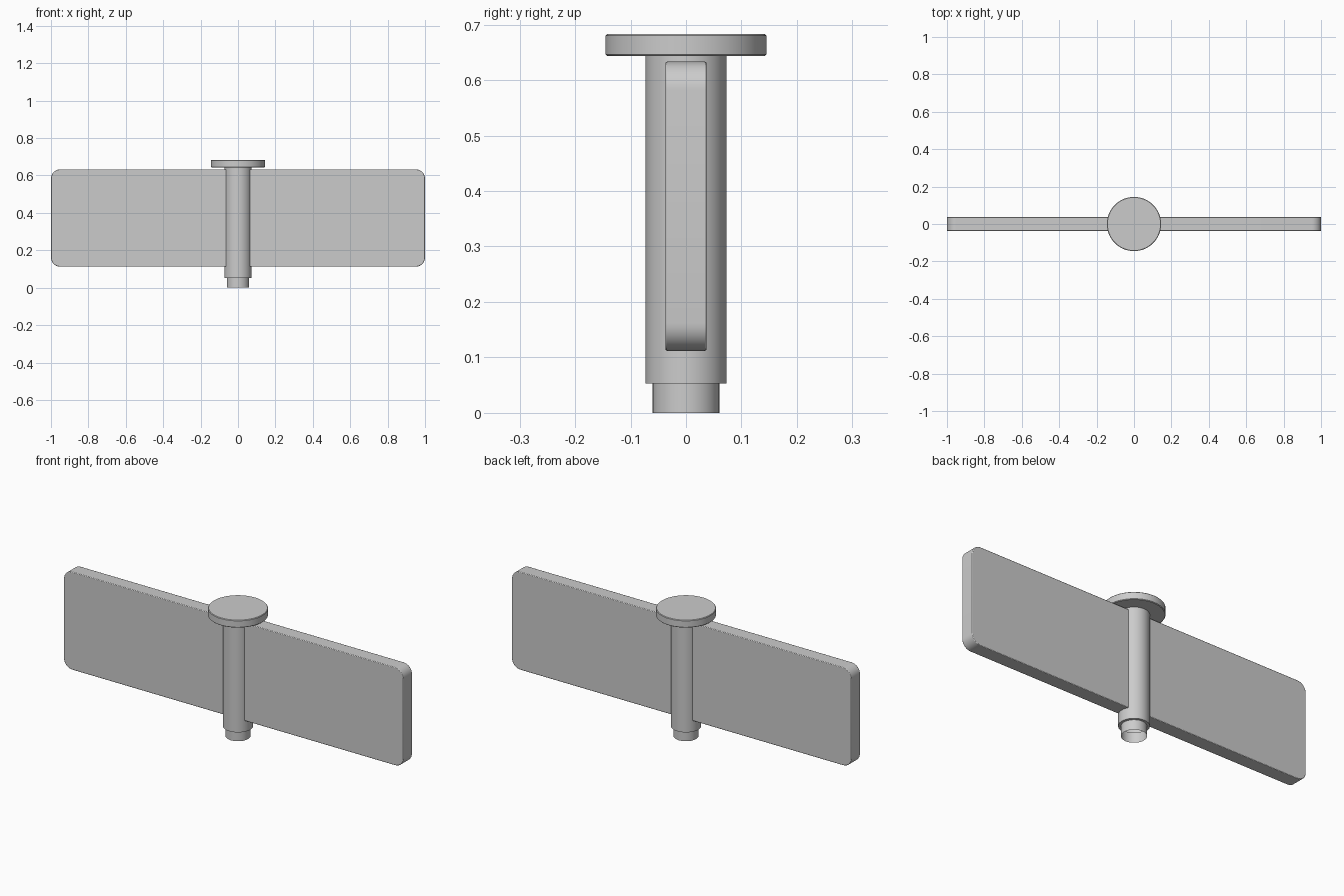
import bpy, bmesh, math

if "Cube" in bpy.data.objects:
    bpy.data.objects.remove(bpy.data.objects["Cube"])


def finish(name, bm):
    bmesh.ops.recalc_face_normals(bm, faces=bm.faces)
    mesh = bpy.data.meshes.new(name)
    bm.to_mesh(mesh)
    bm.free()
    ob = bpy.data.objects.new(name, mesh)
    bpy.context.collection.objects.link(ob)
    bpy.context.view_layer.objects.active = ob
    bpy.ops.object.select_all(action='DESELECT')
    ob.select_set(True)
    bpy.ops.object.shade_smooth_by_angle(angle=math.radians(35))
    return ob


def lathe(name, profile, sides=48):
    """Spin a list of (radius, z) points around the z axis."""
    bm = bmesh.new()
    rings = [[bm.verts.new((r * math.cos(2 * math.pi * i / sides),
                            r * math.sin(2 * math.pi * i / sides), z))
              for i in range(sides)] for r, z in profile]
    for a, b in zip(rings, rings[1:]):
        for i in range(sides):
            j = (i + 1) % sides
            bm.faces.new((a[i], a[j], b[j], b[i]))
    return bm, rings


# Round post with a narrower foot, open underneath
bm, _ = lathe("post", [(0.06, 0), (0.06, 0.053), (0.073, 0.053), (0.073, 0.643)])
finish("post", bm)

# Disc cap with slightly eased rims
bm, rings = lathe("cap", [(0.142, 0.643), (0.145, 0.646), (0.145, 0.680), (0.142, 0.683)])
bm.faces.new(rings[0])
bm.faces.new(rings[-1])
finish("cap", bm)

# Flat board through the post: rounded rectangle extruded along y
X, Z0, Z1, T, R, STEPS = 1.0, 0.112, 0.633, 0.037, 0.05, 8
bm = bmesh.new()
outline = []
for cx, cz, start in ((X - R, Z1 - R, 0), (R - X, Z1 - R, 90),
                      (R - X, Z0 + R, 180), (X - R, Z0 + R, 270)):
    for k in range(STEPS + 1):
        a = math.radians(start + 90 * k / STEPS)
        outline.append(bm.verts.new((cx + R * math.cos(a), -T, cz + R * math.sin(a))))
face = bm.faces.new(outline)
ext = bmesh.ops.extrude_face_region(bm, geom=[face], use_keep_orig=True)
for v in ext["geom"]:
    if isinstance(v, bmesh.types.BMVert):
        v.co.y = T
board = finish("board", bm)

# Small eased edge around both faces of the board
bevel = board.modifiers.new("eased_edge", 'BEVEL')
bevel.width = 0.003
bevel.segments = 2
bevel.limit_method = 'ANGLE'
bevel.angle_limit = math.radians(40)
